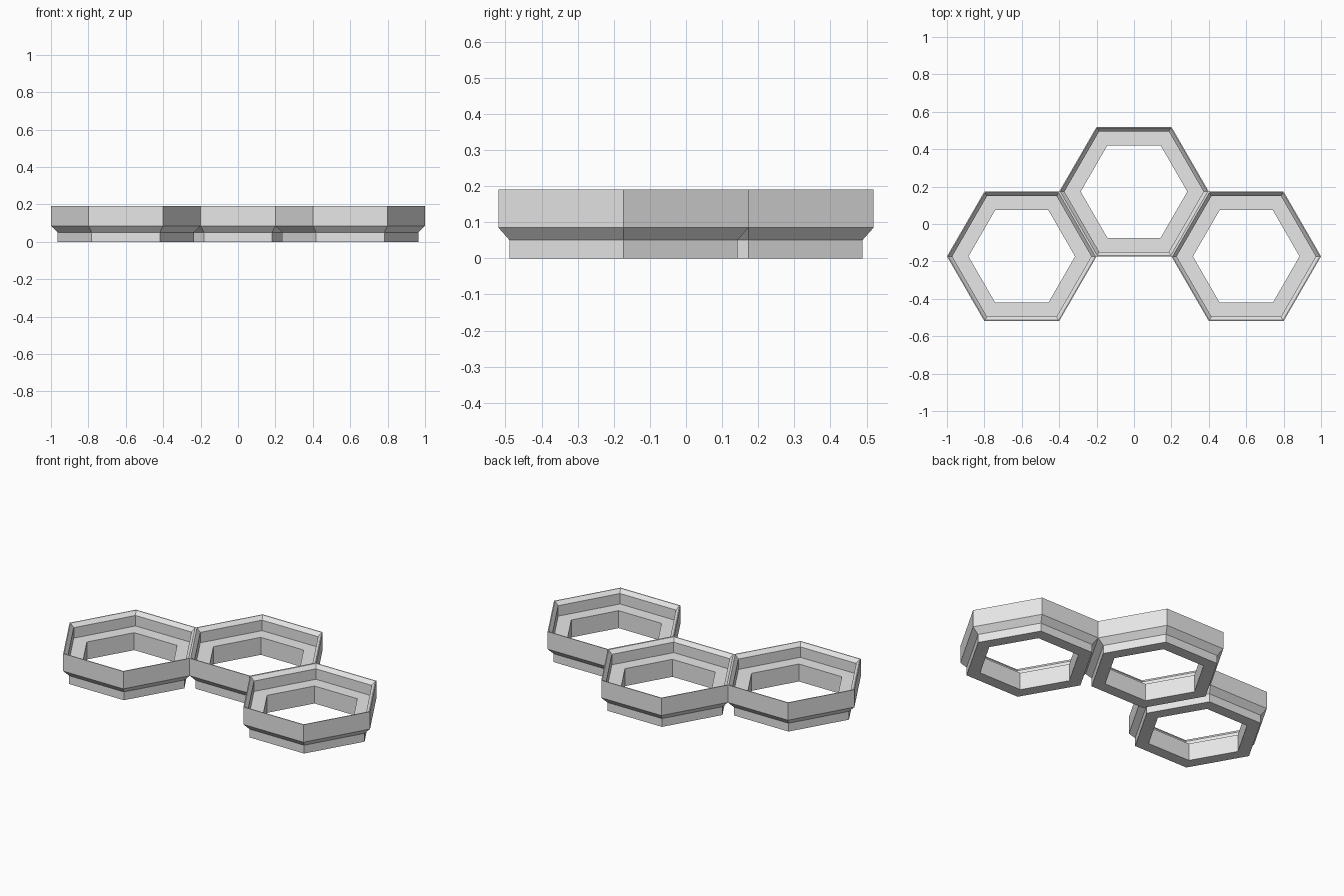
import bpy
import bmesh
from math import cos, sin, pi, sqrt

cube = bpy.data.objects.get("Cube")
if cube:
    bpy.data.objects.remove(cube, do_unlink=True)

# One plain grey for everything
grey = bpy.data.materials.new("light_grey")
grey.use_nodes = True
colour = (0.8, 0.8, 0.8, 1)
grey.diffuse_color = colour
grey.node_tree.nodes["Principled BSDF"].inputs["Base Color"].default_value = colour

RADIUS = 0.4
FOOT = 0.364
HOLE = 0.285
POCKET = 0.372
HEIGHT = 0.19
LEDGE = 0.105
SIDES = 6

# Closed cross-section (corner radius, height): foot, flare, wall, rim, pocket, ledge
PROFILE = [
    (HOLE, 0), (FOOT, 0), (FOOT, 0.05), (RADIUS, 0.085), (RADIUS, HEIGHT),
    (RADIUS - 0.006, HEIGHT), (POCKET, HEIGHT - 0.022), (POCKET, LEDGE), (HOLE, LEDGE),
]


def hex_tray(name, x, y):
    """Sweep the cross-section around a hexagon."""
    bm = bmesh.new()
    rings = []
    for i in range(SIDES):
        a = 2 * pi * i / SIDES
        rings.append([bm.verts.new((r * cos(a), r * sin(a), z)) for r, z in PROFILE])
    n = len(PROFILE)
    for i in range(SIDES):
        here, there = rings[i], rings[(i + 1) % SIDES]
        for j in range(n):
            k = (j + 1) % n
            bm.faces.new((here[j], there[j], there[k], here[k]))
    bmesh.ops.recalc_face_normals(bm, faces=bm.faces)
    mesh = bpy.data.meshes.new(name)
    bm.to_mesh(mesh)
    bm.free()
    mesh.materials.append(grey)
    tray = bpy.data.objects.new(name, mesh)
    tray.location = (x, y, 0)
    bpy.context.collection.objects.link(tray)


# Three trays sharing sides in a honeycomb arc
apothem = RADIUS * sqrt(3) / 2
hex_tray("center_hex_tray", 0, apothem / 2)
for side, sign in (("left", 1), ("right", -1)):
    hex_tray(side + "_hex_tray", sign * RADIUS * 1.5, -apothem / 2)
